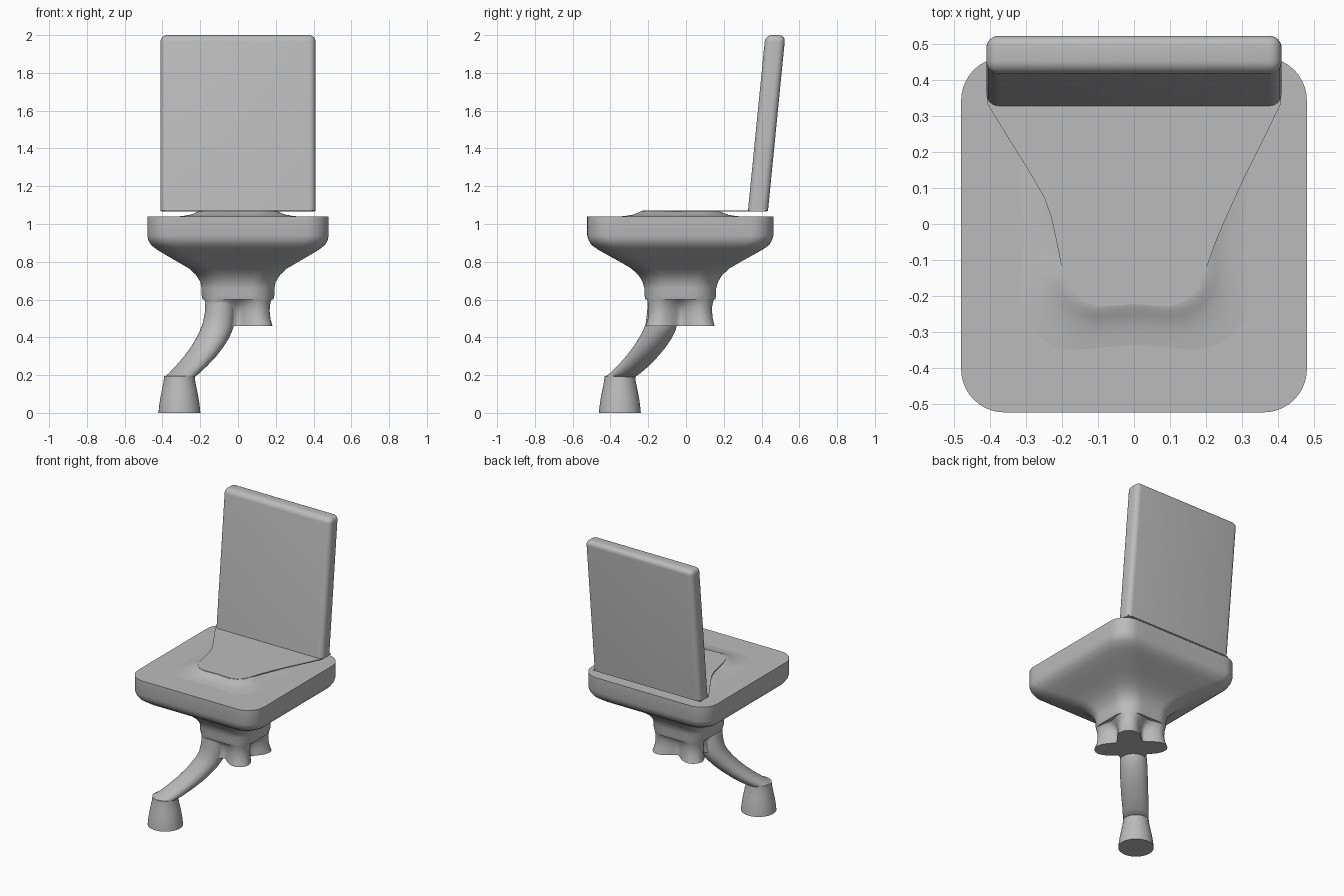
import bpy, bmesh, math

if "Cube" in bpy.data.objects:
    bpy.data.objects.remove(bpy.data.objects["Cube"])

grey = bpy.data.materials.new("plain grey")
grey.diffuse_color = (0.5, 0.5, 0.5, 1)
grey.use_nodes = True
grey.node_tree.nodes["Principled BSDF"].inputs["Base Color"].default_value = grey.diffuse_color


def finish(name, bm, angle=35):
    bmesh.ops.recalc_face_normals(bm, faces=bm.faces)
    me = bpy.data.meshes.new(name)
    bm.to_mesh(me)
    bm.free()
    me.materials.append(grey)
    ob = bpy.data.objects.new(name, me)
    bpy.context.collection.objects.link(ob)
    bpy.ops.object.select_all(action='DESELECT')
    ob.select_set(True)
    bpy.context.view_layer.objects.active = ob
    bpy.ops.object.shade_smooth_by_angle(angle=math.radians(angle))
    return ob


def loft(name, rings, angle=35):
    """Skin a stack of equal-length rings and cap both ends."""
    bm = bmesh.new()
    loops = [[bm.verts.new(p) for p in r] for r in rings]
    n = len(loops[0])
    for a, b in zip(loops, loops[1:]):
        for i in range(n):
            j = (i + 1) % n
            bm.faces.new((a[i], a[j], b[j], b[i]))
    bm.faces.new(loops[0][::-1])
    bm.faces.new(loops[-1])
    return finish(name, bm, angle)


def circle(x, y, z, r, n=40):
    return [(x + r * math.cos(2 * math.pi * i / n),
             y + r * math.sin(2 * math.pi * i / n), z) for i in range(n)]


CY = -0.03  # centre line of the seat and hub


def rounded(hx, hy, r, z, dip=0.0, arc=10, side=10):
    """Rounded rectangle ring; dip pinches the middle of each side."""
    pts = []
    for q, (sx, sy) in enumerate(((1, 1), (-1, 1), (-1, -1), (1, -1))):
        cx, cy = sx * (hx - r), sy * (hy - r)
        for i in range(arc + 1):
            t = math.pi / 2 * (q + i / arc)
            pts.append((cx + r * math.cos(t), cy + r * math.sin(t)))
        # straight run to the next corner
        nx, ny = ((-1, 1), (-1, -1), (1, -1), (1, 1))[q]
        ex, ey = nx * (hx - r), ny * (hy - r)
        t = math.pi / 2 * (q + 1)
        ex, ey = ex + r * math.cos(t), ey + r * math.sin(t)
        x0, y0 = pts[-1]
        for i in range(1, side):
            f = i / side
            pts.append((x0 + (ex - x0) * f, y0 + (ey - y0) * f))
    out = []
    for x, y in pts:
        k = 1 - dip * math.cos(2 * math.atan2(y, x)) ** 4
        out.append((x * k, y * k + CY, z))
    return out


# Seat flowing down into the collar: half width, half depth, corner radius, z
seat = [(0.187, 0.185, 0.12, 0.60), (0.193, 0.19, 0.12, 0.625),
        (0.193, 0.19, 0.12, 0.66), (0.20, 0.20, 0.12, 0.695),
        (0.222, 0.222, 0.12, 0.73), (0.26, 0.26, 0.12, 0.765),
        (0.32, 0.32, 0.12, 0.80), (0.38, 0.383, 0.12, 0.835),
        (0.43, 0.437, 0.12, 0.865), (0.461, 0.471, 0.12, 0.89),
        (0.475, 0.486, 0.12, 0.915), (0.48, 0.493, 0.12, 0.94),
        (0.48, 0.493, 0.12, 1.04)]
loft("seat", [rounded(a, b, r, z) for a, b, r, z in seat])

# Four-lobed hub under the collar
hub = [(0.185, 0.08, 0.46, 0.36), (0.175, 0.08, 0.50, 0.36),
       (0.171, 0.08, 0.54, 0.33), (0.172, 0.08, 0.57, 0.25),
       (0.178, 0.09, 0.595, 0.13), (0.187, 0.11, 0.615, 0.02),
       (0.187, 0.11, 0.64, 0.0)]
loft("hub", [rounded(h, h, r, z, d) for h, r, z, d in hub], 50)

# Raised mound on the seat top
mound = [(0.34, 0.16, 1.038), (0.29, 0.15, 1.043), (0.255, 0.14, 1.049),
         (0.23, 0.13, 1.058), (0.212, 0.11, 1.066), (0.195, 0.10, 1.07)]
loft("seat_mound", [rounded(h, h, r, z, 0.04) for h, r, z in mound])

# Thin plate joining the mound to the backrest
right = [(0.0, -0.222), (0.05, -0.226), (0.10, -0.229), (0.145, -0.214),
         (0.18, -0.18), (0.20, -0.125), (0.225, -0.055), (0.25, 0.005),
         (0.30, 0.115), (0.36, 0.235), (0.408, 0.335), (0.408, 0.43)]
left = [(-0.408, 0.43), (-0.408, 0.335), (-0.35, 0.24), (-0.30, 0.16),
        (-0.25, 0.075), (-0.23, 0.02), (-0.215, -0.05), (-0.20, -0.125),
        (-0.18, -0.18), (-0.145, -0.214), (-0.10, -0.229), (-0.05, -0.226)]
outline = right + left
loft("back_plate", [[(x, y, z) for x, y in outline] for z in (1.066, 1.072)])

# Leaning backrest with rounded sides and top, flat at the bottom
bm = bmesh.new()
bmesh.ops.create_cube(bm, size=2)
for v in bm.verts:
    top, back = v.co.z > 0, v.co.y > 0
    v.co = (0.41 * v.co.x,
            (0.42 if top else 0.328) + (0.106 if back else 0),
            2.0 if top else 1.07)
edges = [e for e in bm.edges if max(v.co.z for v in e.verts) > 1.5]
bmesh.ops.bevel(bm, geom=edges, offset=0.034, offset_type='OFFSET',
                segments=6, profile=0.5, affect='EDGES')
finish("backrest", bm)

# Curved leg sweeping out from one lobe: x, y, z, radius
path = [(-0.095, -0.125, 0.59, 0.078), (-0.096, -0.126, 0.53, 0.08),
        (-0.104, -0.13, 0.47, 0.084), (-0.118, -0.144, 0.43, 0.086),
        (-0.138, -0.166, 0.39, 0.087), (-0.166, -0.196, 0.345, 0.086),
        (-0.20, -0.232, 0.30, 0.085), (-0.245, -0.278, 0.25, 0.083),
        (-0.285, -0.322, 0.21, 0.081), (-0.31, -0.35, 0.19, 0.079)]
loft("leg", [circle(*p) for p in path], 60)

# Flared foot
foot = [(0.0, 0.111), (0.04, 0.107), (0.08, 0.101), (0.13, 0.091),
        (0.165, 0.084), (0.195, 0.081)]
loft("foot", [circle(-0.31, -0.35, z, r) for z, r in foot])
